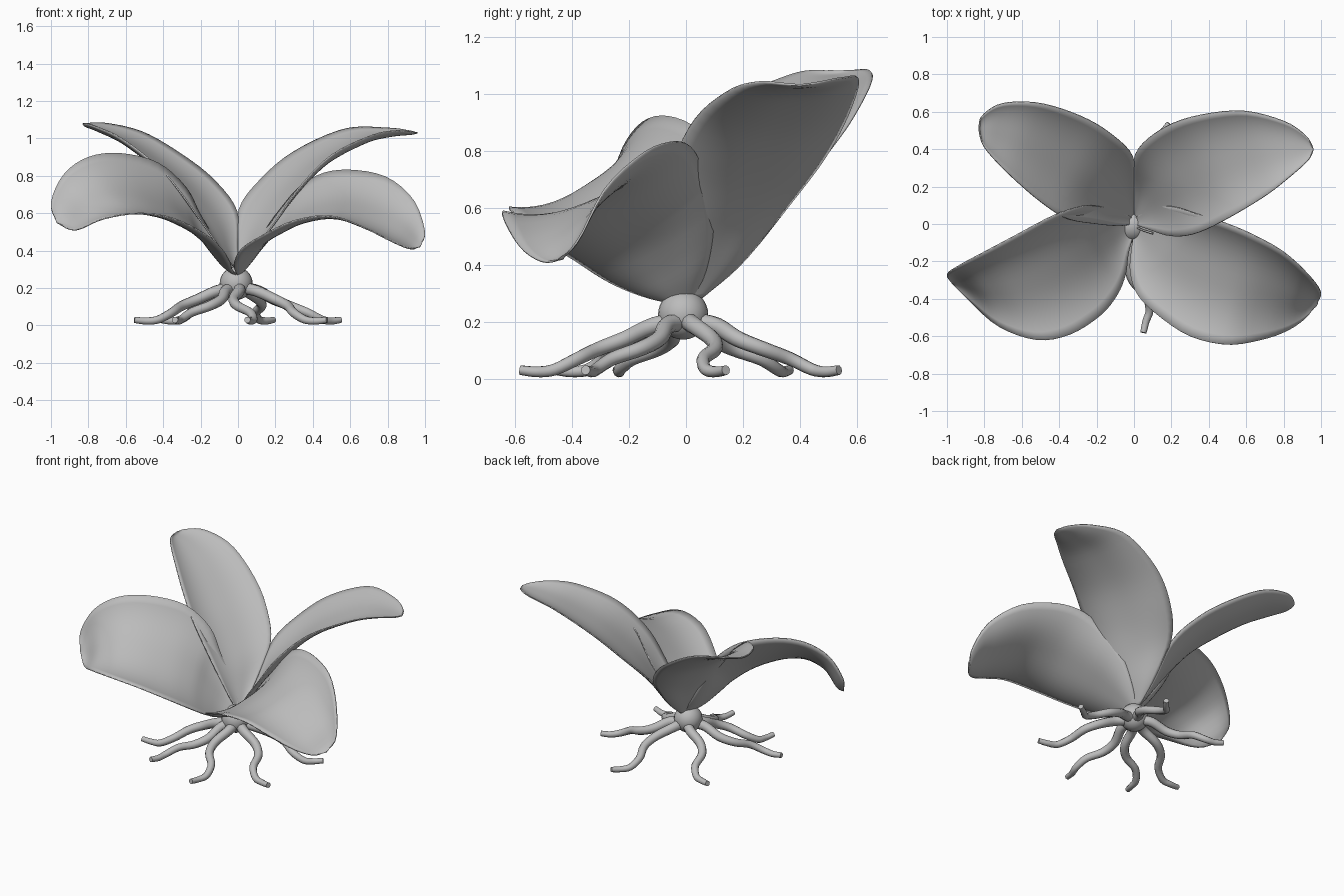
import bpy, bmesh, math
from mathutils import Vector

if "Cube" in bpy.data.objects:
    bpy.data.objects.remove(bpy.data.objects["Cube"])

grey = bpy.data.materials.new("soft_grey")
grey.diffuse_color = (0.5, 0.5, 0.5, 1)
grey.use_nodes = True
grey.node_tree.nodes["Principled BSDF"].inputs["Base Color"].default_value = grey.diffuse_color


def finish(ob, angle=60):
    ob.data.materials.append(grey)
    bpy.ops.object.select_all(action='DESELECT')
    ob.select_set(True)
    bpy.context.view_layer.objects.active = ob
    bpy.ops.object.shade_smooth_by_angle(angle=math.radians(angle))


def spline(pts, t):
    """Catmull-Rom point at t in 0..1."""
    p = [Vector(q) for q in pts]
    p = [2 * p[0] - p[1]] + p + [2 * p[-1] - p[-2]]
    s = t * (len(pts) - 1)
    i = min(int(s), len(pts) - 2)
    f = s - i
    a, b, c, d = p[i:i + 4]
    return 0.5 * (2 * b + (c - a) * f + (2 * a - 5 * b + 4 * c - d) * f * f
                  + (3 * b - a - 3 * c + d) * f ** 3)


def petal(name, back, front, cup, nu=36, nv=16):
    """Cupped sheet stretched between two edge curves that meet at the tip."""
    bm = bmesh.new()
    rows = []
    for i in range(nu + 1):
        t = i / nu
        a, b = spline(back, t), spline(front, t)
        t0, t1 = max(0, t - .03), min(1, t + .03)
        along = (spline(back, t1) + spline(front, t1)
                 - spline(back, t0) - spline(front, t0))
        n = (b - a).cross(along)
        if n.length > 1e-7:
            n.normalize()
        if n.z > 0:
            n = -n
        depth = cup * (b - a).length
        # steep rims with a flatter middle
        rows.append([bm.verts.new(a.lerp(b, j / nv)
                     + n * depth * (1 - abs(2 * j / nv - 1) ** 2.8)) for j in range(nv + 1)])
    for r, s in zip(rows, rows[1:]):
        for j in range(nv):
            bm.faces.new((r[j], s[j], s[j + 1], r[j + 1]))
    bmesh.ops.remove_doubles(bm, verts=bm.verts, dist=1e-4)
    bmesh.ops.recalc_face_normals(bm, faces=bm.faces)
    me = bpy.data.meshes.new(name)
    bm.to_mesh(me)
    bm.free()
    ob = bpy.data.objects.new(name, me)
    bpy.context.collection.objects.link(ob)
    finish(ob)
    m = ob.modifiers.new("thickness", 'SOLIDIFY')
    m.thickness, m.offset = 0.007, 0


def tube(name, pts, radii):
    """Round tapered tube along a smooth path."""
    cu = bpy.data.curves.new(name, 'CURVE')
    cu.dimensions = '3D'
    cu.bevel_depth, cu.bevel_resolution, cu.use_fill_caps = 1, 3, True
    sp = cu.splines.new('POLY')
    n = 28
    sp.points.add(n)
    for i in range(n + 1):
        sp.points[i].co = (*spline(pts, i / n), 1)
        sp.points[i].radius = radii[0] + (radii[1] - radii[0]) * i / n
    ob = bpy.data.objects.new(name, cu)
    bpy.context.collection.objects.link(ob)
    bpy.ops.object.select_all(action='DESELECT')
    ob.select_set(True)
    bpy.context.view_layer.objects.active = ob
    bpy.ops.object.convert(target='MESH')
    finish(bpy.context.object)


# Four petals, each from a back edge and a front edge
petal("back_right_petal",
      [(0, .05, .28), (0, .2, .41), (.005, .37, .62), (.12, .49, .78), (.3, .57, .93),
       (.57, .605, 1.05), (.8, .55, 1.055), (.92, .47, 1.04), (.96, .4, 1.03)],
      [(0, 0, .27), (.08, -.03, .4), (.2, -.065, .555), (.33, -.05, .74), (.5, .03, .91),
       (.7, .15, 1.01), (.83, .25, 1.04), (.93, .34, 1.035), (.96, .4, 1.03)], .115)
petal("back_left_petal",
      [(0, .05, .28), (0, .2, .41), (-.005, .36, .61), (-.12, .48, .77), (-.28, .575, .9),
       (-.5, .645, 1.03), (-.7, .645, 1.08), (-.81, .58, 1.08), (-.83, .51, 1.08)],
      [(0, 0, .27), (-.08, -.01, .39), (-.2, 0, .56), (-.36, .03, .78), (-.5, .12, .91),
       (-.64, .24, 1.01), (-.75, .35, 1.06), (-.81, .43, 1.08), (-.83, .51, 1.08)], .115)
petal("front_right_petal",
      [(0, .03, .28), (.08, .075, .4), (.16, .095, .53), (.24, .085, .64), (.33, .055, .74),
       (.46, .015, .815), (.62, -.05, .83), (.8, -.15, .79), (.94, -.28, .67), (1, -.37, .5),
       (.97, -.43, .42)],
      [(0, -.05, .265), (-.015, -.15, .29), (-.02, -.26, .335), (.02, -.38, .41),
       (.13, -.49, .48), (.3, -.6, .56), (.5, -.645, .585), (.68, -.62, .52), (.82, -.57, .45),
       (.92, -.5, .41), (.97, -.43, .42)], .13)
petal("front_left_petal",
      [(0, .03, .28), (-.1, .075, .42), (-.2, .095, .59), (-.28, .095, .74), (-.43, .045, .87),
       (-.63, -.06, .92), (-.8, -.15, .9), (-.93, -.22, .81), (-1, -.27, .66),
       (-.97, -.32, .55)],
      [(0, -.05, .265), (-.03, -.16, .295), (-.045, -.27, .34), (-.09, -.38, .41),
       (-.18, -.49, .49), (-.34, -.59, .57), (-.52, -.62, .6), (-.72, -.55, .57),
       (-.87, -.42, .51), (-.97, -.32, .55)], .13)

# Bulb
bpy.ops.mesh.primitive_uv_sphere_add(segments=24, ring_count=16, radius=.088,
                                     location=(-.01, -.01, .225))
bpy.context.object.name = "bulb"
finish(bpy.context.object)

# Wavy roots, spreading from under the bulb to the ground
tips = [(.55, .13, 1), (.18, .54, -1), (-.41, .37, 1), (-.55, -.25, -1),
        (-.345, -.455, 1), (.06, -.58, -1), (.47, -.36, 1)]
for k, (x, y, side) in enumerate(tips):
    out = Vector((x, y, 0))
    across = Vector((-y, x, 0)).normalized() * side
    path = []
    for f, w, z in [(.06, 0, .2), (.2, .005, .185), (.36, .045, .14), (.52, .035, .105),
                    (.66, -.025, .07), (.8, -.035, .032), (.9, -.01, .024), (1, .01, .03)]:
        path.append(out * f + across * w + Vector((0, 0, z)))
    tube(f"root_{k + 1}", path, (.033, .017))

# Slim filament above the bulb
tube("filament", [(0, -.01, .28), (.04, -.03, .33), (.1, -.05, .39)], (.004, .006))
